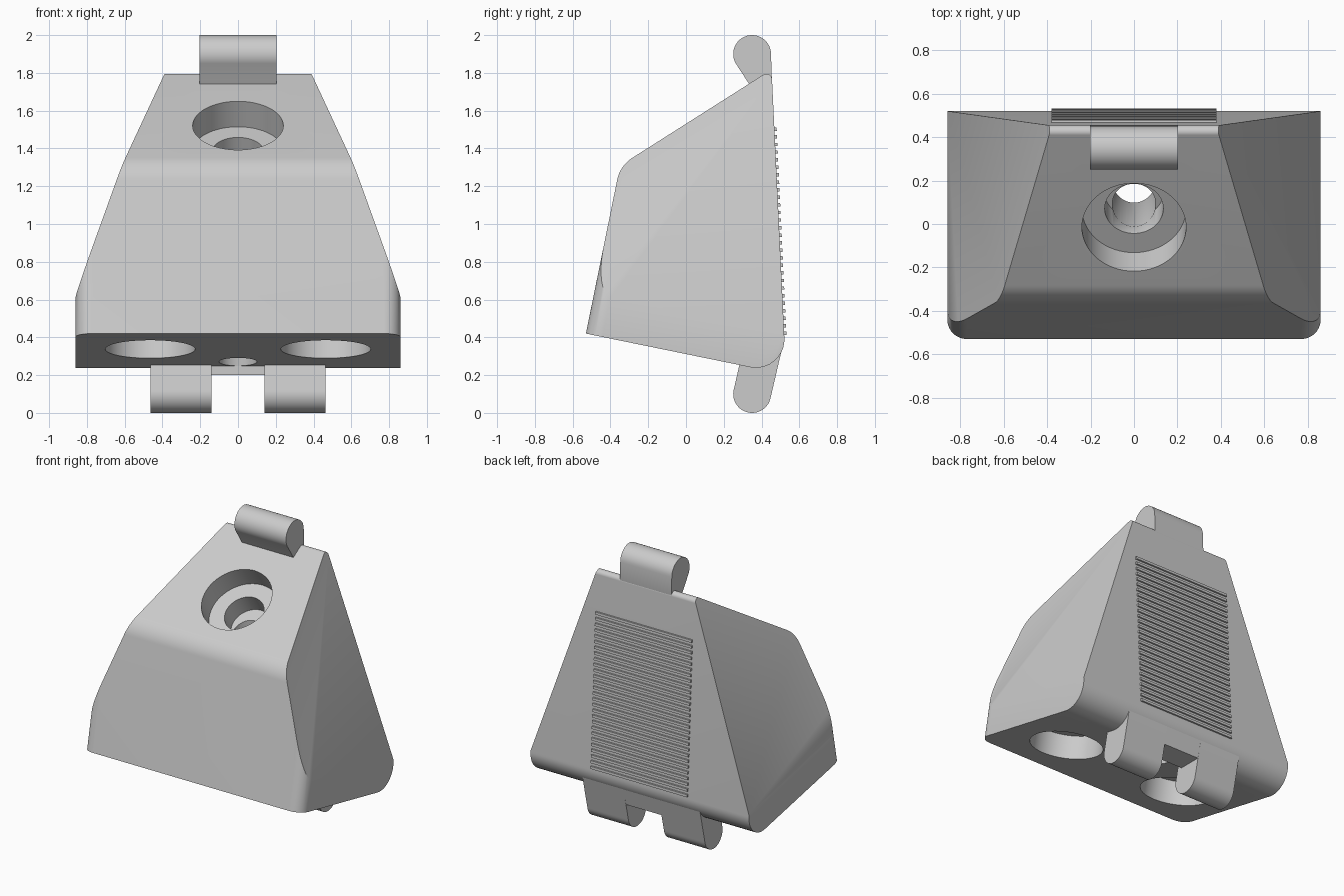
import bpy
import bmesh
from math import radians, cos, sin, tan
from mathutils import Vector

old = bpy.data.objects.get("Cube")
if old:
    bpy.data.objects.remove(old, do_unlink=True)

grey = bpy.data.materials.new("plain_grey")
grey.use_nodes = True
grey.diffuse_color = (0.6, 0.6, 0.6, 1)
grey.node_tree.nodes["Principled BSDF"].inputs["Base Color"].default_value = (0.6, 0.6, 0.6, 1)


def add_object(name, bm):
    bmesh.ops.recalc_face_normals(bm, faces=bm.faces[:])
    mesh = bpy.data.meshes.new(name)
    bm.to_mesh(mesh)
    bm.free()
    mesh.materials.append(grey)
    obj = bpy.data.objects.new(name, mesh)
    bpy.context.collection.objects.link(obj)
    return obj


def smooth(obj):
    bpy.ops.object.select_all(action='DESELECT')
    obj.select_set(True)
    bpy.context.view_layer.objects.active = obj
    bpy.ops.object.shade_smooth_by_angle(angle=radians(30))


def arc(cy, cz, r, start, end, steps=24):
    angles = [radians(start + (end - start) * i / steps) for i in range(steps + 1)]
    return [(cy + r * cos(a), cz + r * sin(a)) for a in angles]


def fillet(corners, steps=12):
    """Round each (y, z, radius) corner of a closed profile."""
    out = []
    for i, (y, z, r) in enumerate(corners):
        p = Vector((y, z))
        if r == 0:
            out.append((y, z))
            continue
        a = (Vector(corners[i - 1][:2]) - p).normalized()
        b = (Vector(corners[(i + 1) % len(corners)][:2]) - p).normalized()
        half = a.angle(b) / 2
        centre = p + (a + b).normalized() * r / sin(half)
        v0 = p + a * r / tan(half) - centre
        v1 = p + b * r / tan(half) - centre
        for k in range(steps + 1):
            out.append(tuple(centre + v0.lerp(v1, k / steps).normalized() * r))
    return out


def prism_bm(profile, x0, x1):
    bm = bmesh.new()
    face = bm.faces.new([bm.verts.new((x0, y, z)) for y, z in profile])
    ext = bmesh.ops.extrude_face_region(bm, geom=[face], use_keep_orig=True)
    moved = [v for v in ext["geom"] if isinstance(v, bmesh.types.BMVert)]
    bmesh.ops.translate(bm, verts=moved, vec=(x1 - x0, 0, 0))
    return bm


def prism(name, profile, x0, x1):
    obj = add_object(name, prism_bm(profile, x0, x1))
    smooth(obj)
    return obj


def cut_cylinder(target, start, end, radius):
    """Bore a round hole from start to end."""
    start, end = Vector(start), Vector(end)
    axis = end - start
    bm = bmesh.new()
    bmesh.ops.create_cone(bm, cap_ends=True, segments=64, radius1=radius,
                          radius2=radius, depth=axis.length)
    bm.transform(axis.to_track_quat('Z', 'Y').to_matrix().to_4x4())
    bmesh.ops.translate(bm, verts=bm.verts[:], vec=(start + end) / 2)
    cutter = add_object("hole_cutter", bm)
    cutter.hide_render = True
    mod = target.modifiers.new("hole", 'BOOLEAN')
    mod.operation = 'DIFFERENCE'
    mod.solver = 'EXACT'
    mod.object = cutter
    bpy.ops.object.select_all(action='DESELECT')
    bpy.context.view_layer.objects.active = target
    target.select_set(True)
    bpy.ops.object.modifier_apply(modifier=mod.name)
    bpy.data.objects.remove(cutter, do_unlink=True)


# Body: extruded side profile with rounded front corners and tapered flanks
outline = fillet([(-0.53, 0.42, 0), (0.53, 0.203, 0.15),
                  (0.453, 1.818, 0.03), (-0.349, 1.309, 0.18)])
bm = prism_bm(outline, -0.86, 0.86)
front_edges = [e for e in bm.edges
               if abs(e.verts[0].co.x - e.verts[1].co.x) < 0.01
               and e.calc_length() > 0.5
               and all(v.co.y < -0.3 for v in e.verts)]
bmesh.ops.bevel(bm, geom=front_edges, offset=0.09, segments=10, profile=0.5,
                affect='EDGES', clamp_overlap=False)
for side in (-1, 1):
    normal = Vector((side, 0.0759, 0.3455))
    bmesh.ops.bisect_plane(bm, geom=bm.verts[:] + bm.edges[:] + bm.faces[:],
                           plane_co=(side * 0.385, 0.45, 1.8), plane_no=normal,
                           clear_outer=True)
    rim = [e for e in bm.edges if e.is_boundary]
    bmesh.ops.holes_fill(bm, edges=rim, sides=0)
bmesh.ops.remove_doubles(bm, verts=bm.verts[:], dist=0.0001)
body = add_object("body", bm)

# Counterbored hole in the sloping top, leading to a drain hole underneath
inward = Vector((0, 0.536, -0.844))
mouth = Vector((0, -0.015, 1.521))
cut_cylinder(body, mouth - inward * 0.3, mouth + inward * 0.16, 0.24)
cut_cylinder(body, mouth + inward * 0.1, mouth + inward * 0.3, 0.135)
cut_cylinder(body, (0, 0.085, 1.3), (0, 0.215, 0.15), 0.1)

# Two round sockets in the underside
up = Vector((0, 0.2, 0.98))
for side in (-1, 1):
    socket = Vector((side * 0.465, -0.125, 0.337))
    cut_cylinder(body, socket - up * 0.15, socket + up * 0.16, 0.238)
smooth(body)

# Hinge knuckles: one on top, two below joined by a short bridge
prism("top_knuckle", arc(0.35, 1.9, 0.1, 0, 210)
      + [(0.335, 1.74), (0.35, 1.70), (0.44, 1.70), (0.455, 1.75)], -0.203, 0.203)
foot = arc(0.35, 0.1, 0.1, 170, 350) + [(0.52, 0.39), (0.45, 0.45), (0.3, 0.33)]
prism("left_foot_knuckle", foot, 0.14, 0.463)
prism("right_foot_knuckle", foot, -0.463, -0.14)
prism("foot_bridge", [(0.31, 0.33), (0.31, 0.2), (0.475, 0.2), (0.52, 0.39), (0.45, 0.42)],
      -0.15, 0.15)

# Ribbed grip on the back
ribs = prism("grip_ribs", [(0.5, 0.412), (0.532, 0.412), (0.531, 0.43), (0.5, 0.43)],
             -0.38, 0.38)
rows = ribs.modifiers.new("rows", 'ARRAY')
rows.count = 28
rows.use_relative_offset = False
rows.use_constant_offset = True
rows.constant_offset_displace = (0, -0.0019, 0.04)
